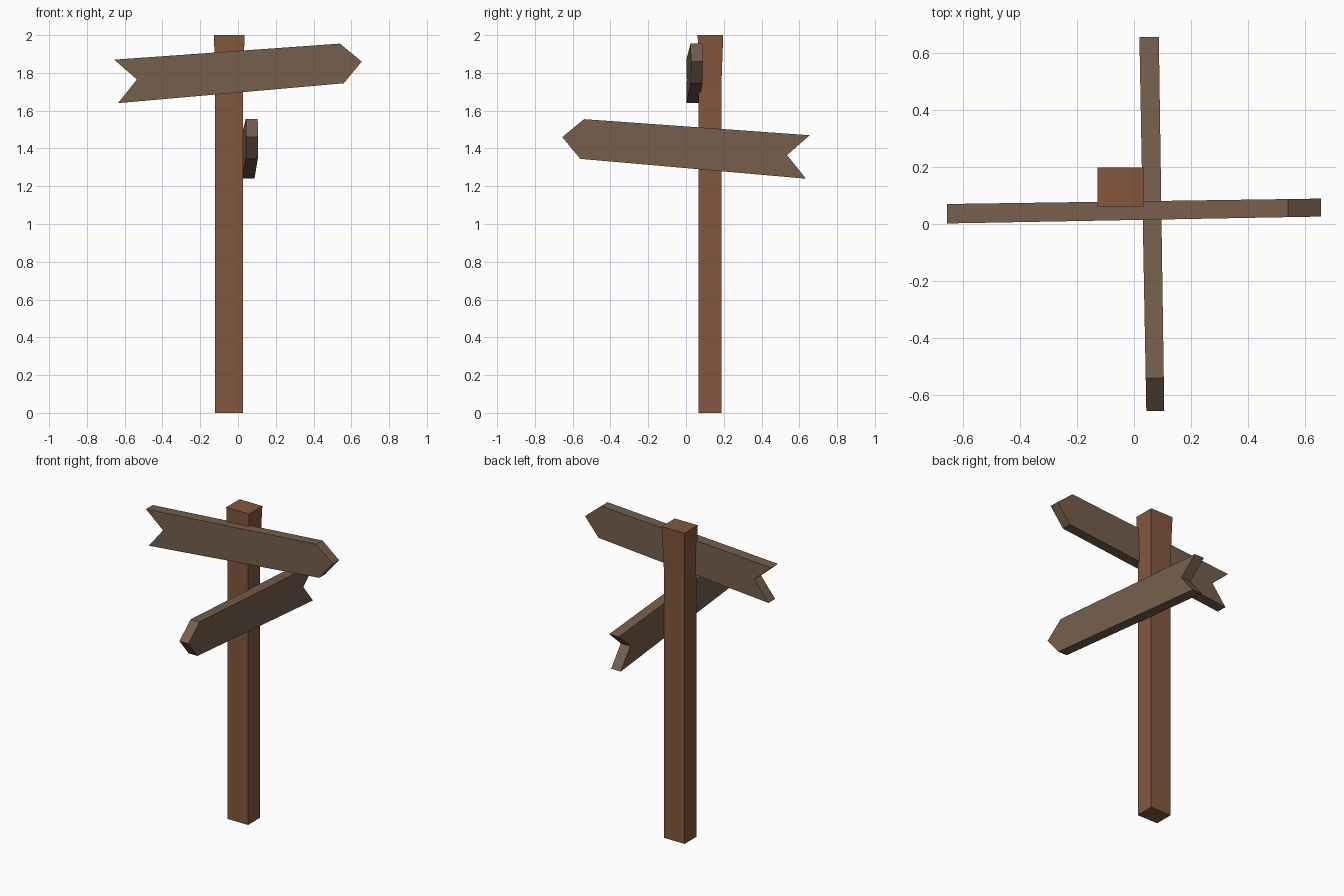
import bpy
import math
from mathutils import Matrix, Vector

cube = bpy.data.objects.get("Cube")
if cube:
    bpy.data.objects.remove(cube, do_unlink=True)


def make_material(name, color):
    mat = bpy.data.materials.new(name)
    mat.use_nodes = True
    mat.diffuse_color = (*color, 1)
    mat.node_tree.nodes["Principled BSDF"].inputs["Base Color"].default_value = (*color, 1)
    return mat


def loft(name, rings, mat):
    """Closed solid through a list of rings with equal point counts."""
    n = len(rings[0])
    verts = [p for ring in rings for p in ring]
    faces = [list(range(n))[::-1], list(range(len(verts) - n, len(verts)))]
    for r in range(len(rings) - 1):
        for i in range(n):
            j = (i + 1) % n
            faces.append([r * n + i, r * n + j, (r + 1) * n + j, (r + 1) * n + i])
    mesh = bpy.data.meshes.new(name)
    mesh.from_pydata(verts, [], faces)
    mesh.materials.append(mat)
    obj = bpy.data.objects.new(name, mesh)
    bpy.context.collection.objects.link(obj)
    return obj


post_wood = make_material("reddish brown wood", (0.23, 0.097, 0.047))
sign_wood = make_material("grey brown wood", (0.18, 0.115, 0.073))


# Square post, flaring slightly towards the top
def square(x0, x1, y0, y1, z):
    return [(x0, y0, z), (x1, y0, z), (x1, y1, z), (x0, y1, z)]


loft("post", [square(-0.121, 0.026, 0.065, 0.187, 0),
              square(-0.121, 0.026, 0.065, 0.187, 1.72),
              square(-0.127, 0.035, 0.062, 0.197, 2)], post_wood)

# Arrow boards: pointed tip, notched tail, slightly turned from square
outline = [(-0.655, 1.87), (-0.535, 1.765), (-0.635, 1.64),
           (0.56, 1.745), (0.655, 1.86), (0.54, 1.955)]
front = [(x, 0.014 + 0.0185 * x, z) for x, z in outline]
back = [(x, 0.0795 + 0.0145 * x, z) for x, z in outline]

loft("upper_sign", [back, front], sign_wood)

turn = Matrix.Translation((0.017, 0, -0.4)) @ Matrix.Rotation(-math.pi / 2, 4, "Z")
loft("lower_sign", [[turn @ Vector(p) for p in ring] for ring in (back, front)], sign_wood)
